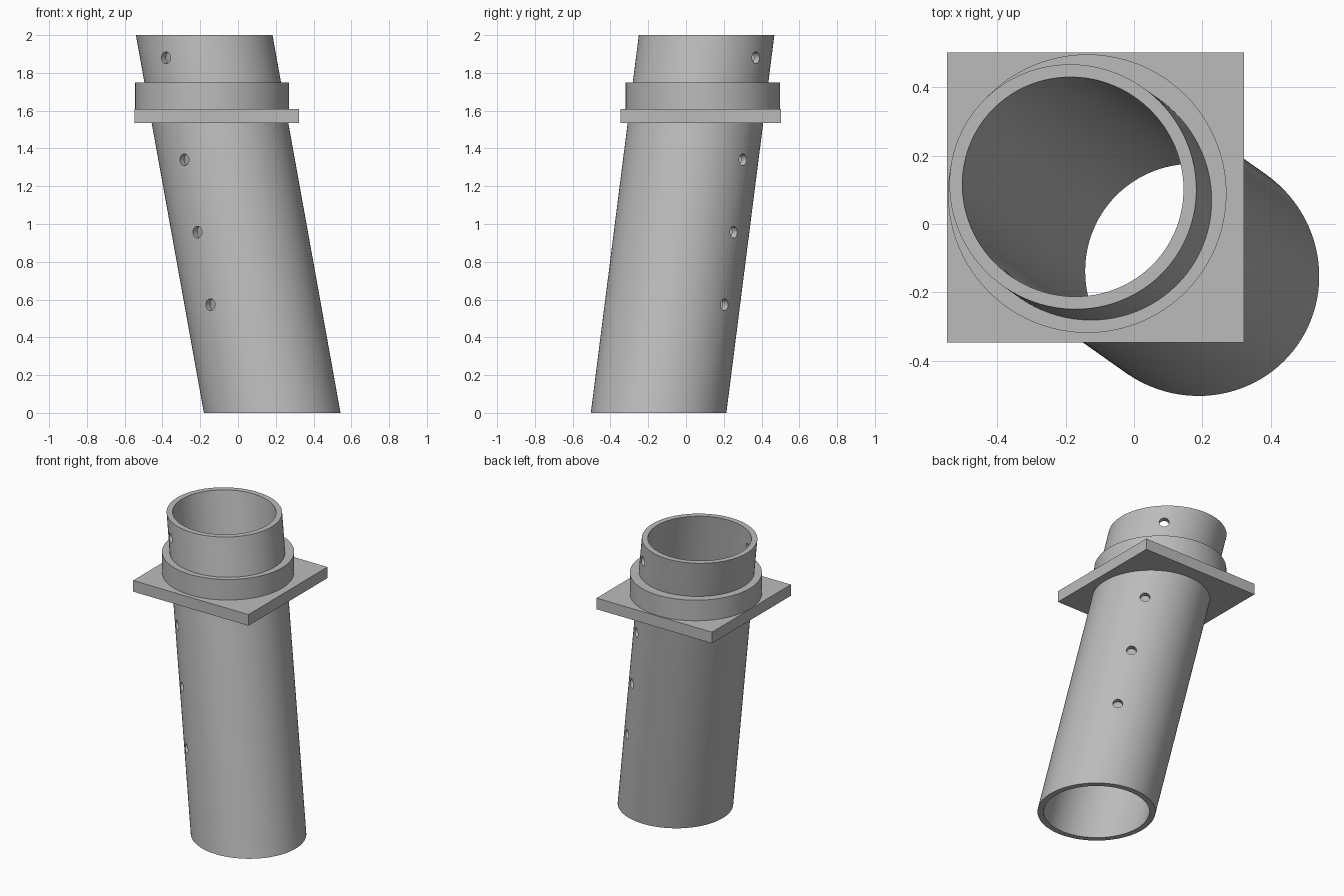
import bpy
import bmesh
import math
from mathutils import Vector, Matrix

if "Cube" in bpy.data.objects:
    bpy.data.objects.remove(bpy.data.objects["Cube"], do_unlink=True)

# One plain grey for the whole fitting
grey = bpy.data.materials.new("plain grey")
grey.use_nodes = True
grey.diffuse_color = (0.5, 0.5, 0.5, 1)
grey.node_tree.nodes["Principled BSDF"].inputs["Base Color"].default_value = (0.5, 0.5, 0.5, 1)

# Centre line of the leaning tube
BASE = Vector((0.181, -0.145, 0))
TOP = Vector((-0.179, 0.109, 2))
AXIS = (TOP - BASE).normalized()
SIDES = 96


def centre(z):
    return BASE.lerp(TOP, z / TOP.z)


def finish(name, bm):
    bmesh.ops.recalc_face_normals(bm, faces=bm.faces)
    mesh = bpy.data.meshes.new(name)
    bm.to_mesh(mesh)
    bm.free()
    mesh.materials.append(grey)
    obj = bpy.data.objects.new(name, mesh)
    bpy.context.collection.objects.link(obj)
    return obj


def leaning_cylinder(name, radius, z0, z1):
    """Round bar along the tube axis, with level ends."""
    u = AXIS.orthogonal().normalized()
    v = AXIS.cross(u)
    bm = bmesh.new()
    rings = []
    for z in (z0, z1):
        ring = []
        for i in range(SIDES):
            a = math.tau * i / SIDES
            p = radius * (u * math.cos(a) + v * math.sin(a))
            p -= AXIS * (p.z / AXIS.z)
            ring.append(bm.verts.new(centre(z) + p))
        bm.faces.new(ring)
        rings.append(ring)
    low, high = rings
    for i in range(SIDES):
        j = (i + 1) % SIDES
        bm.faces.new((low[i], low[j], high[j], high[i]))
    return finish(name, bm)


def cylinder(name, radius, depth, matrix, sides):
    bm = bmesh.new()
    bmesh.ops.create_cone(bm, cap_ends=True, segments=sides, radius1=radius,
                          radius2=radius, depth=depth, matrix=matrix)
    return finish(name, bm)


def cut(obj, cutter):
    cutter.hide_render = True
    mod = obj.modifiers.new("cut", 'BOOLEAN')
    mod.operation = 'DIFFERENCE'
    mod.solver = 'EXACT'
    mod.object = cutter
    bpy.context.view_layer.objects.active = obj
    bpy.ops.object.modifier_apply(modifier=mod.name)
    bpy.data.objects.remove(cutter, do_unlink=True)


# Hollow leaning tube
tube = leaning_cylinder("tube", 0.356, 0, 2)
cut(tube, leaning_cylinder("bore_cutter", 0.319, -0.2, 2.2))

# Cross holes through both walls
across = Vector((0.63, 0.777, 0)).normalized()
turn = across.to_track_quat('Z', 'Y').to_matrix().to_4x4()
for z in (0.573, 0.957, 1.34, 1.88):
    cut(tube, cylinder("hole_cutter", 0.031, 1,
                       Matrix.Translation(centre(z)) @ turn, 24))

# Level collar and square plate, opened where the tube passes through
collar = cylinder("collar", 0.408, 0.14,
                  Matrix.Translation((-0.137, 0.089, 1.68)), SIDES)
bm = bmesh.new()
bmesh.ops.create_cube(bm, size=1, matrix=Matrix.Translation((-0.113, 0.078, 1.572))
                      @ Matrix.Diagonal((0.87, 0.85, 0.076, 1)))
plate = finish("square_plate", bm)
for part in (collar, plate):
    cut(part, leaning_cylinder("passage_cutter", 0.338, 1.2, 2.2))

# Smooth round walls, crisp rims
for part in (tube, collar, plate):
    bpy.ops.object.select_all(action='DESELECT')
    part.select_set(True)
    bpy.context.view_layer.objects.active = part
    bpy.ops.object.shade_smooth_by_angle(angle=math.radians(30))
